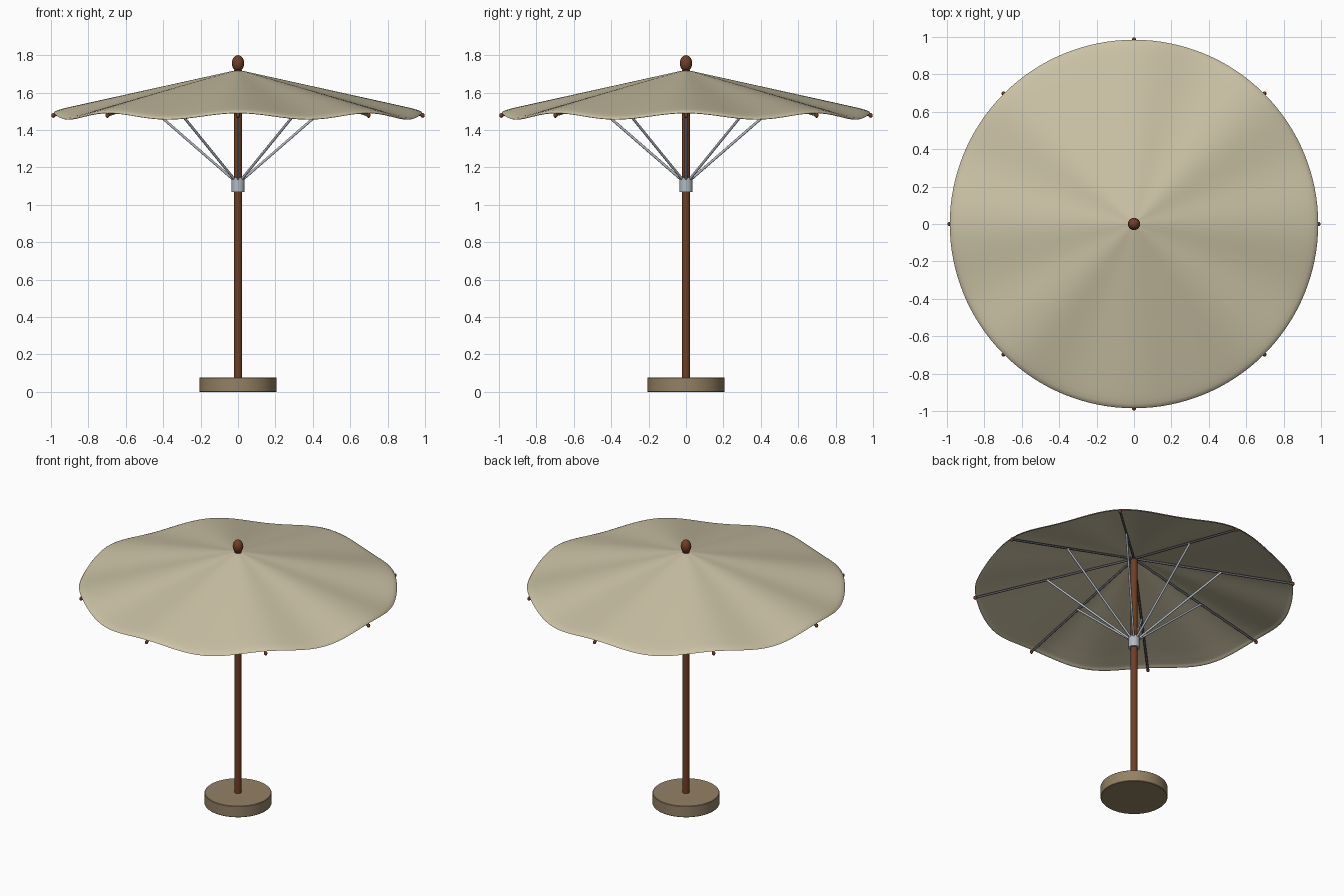
import bpy, bmesh, math
from mathutils import Vector

if "Cube" in bpy.data.objects:
    bpy.data.objects.remove(bpy.data.objects["Cube"])


def mat(name, rgb):
    m = bpy.data.materials.new(name)
    lin = [((c / 255 + 0.055) / 1.055) ** 2.4 for c in rgb]
    m.diffuse_color = (*lin, 1)
    m.use_nodes = True
    m.node_tree.nodes["Principled BSDF"].inputs["Base Color"].default_value = m.diffuse_color
    return m


CANVAS = mat("beige canvas", (203, 194, 165))
STONE = mat("tan stone", (147, 129, 100))
WOOD = mat("brown wood", (112, 62, 36))
STEEL = mat("light steel", (178, 186, 194))
DARK = mat("dark metal", (92, 92, 98))


def finish(name, bm, m, angle=40):
    bmesh.ops.recalc_face_normals(bm, faces=bm.faces)
    me = bpy.data.meshes.new(name)
    bm.to_mesh(me)
    bm.free()
    ob = bpy.data.objects.new(name, me)
    bpy.context.collection.objects.link(ob)
    me.materials.append(m)
    bpy.ops.object.select_all(action='DESELECT')
    ob.select_set(True)
    bpy.context.view_layer.objects.active = ob
    bpy.ops.object.shade_smooth_by_angle(angle=math.radians(angle))
    return ob


def lathe(name, profile, m, n=48, wave=lambda r, a: 0, angle=40):
    """Revolve (r, z) points; a radius of 0 makes a pole point."""
    bm = bmesh.new()
    rings = []
    for r, z in profile:
        if r == 0:
            rings.append([bm.verts.new((0, 0, z))] * n)
        else:
            rings.append([bm.verts.new((r * math.cos(t), r * math.sin(t), z + wave(r, t)))
                          for t in (2 * math.pi * i / n for i in range(n))])
    for p, q in zip(rings, rings[1:]):
        for i in range(n):
            j = (i + 1) % n
            bm.faces.new(list(dict.fromkeys((p[i], p[j], q[j], q[i]))))
    return finish(name, bm, m, angle)


def rod(name, a, b, rad, m, n=10):
    a, b = Vector(a), Vector(b)
    d = b - a
    bm = bmesh.new()
    bmesh.ops.create_cone(bm, cap_ends=True, segments=n, radius1=rad, radius2=rad, depth=d.length)
    bmesh.ops.rotate(bm, verts=bm.verts, matrix=Vector((0, 0, 1)).rotation_difference(d).to_matrix())
    bmesh.ops.translate(bm, verts=bm.verts, vec=(a + b) / 2)
    return finish(name, bm, m)


def ball(name, loc, rad, height, m, n=24):
    bm = bmesh.new()
    bmesh.ops.create_uvsphere(bm, u_segments=n, v_segments=n // 2, radius=1)
    bmesh.ops.scale(bm, verts=bm.verts, vec=(rad, rad, height))
    bmesh.ops.translate(bm, verts=bm.verts, vec=loc)
    return finish(name, bm, m, 80)


# Base, pole, sliding collar, finial
lathe("base", [(0, 0), (0.204, 0), (0.207, 0.003), (0.207, 0.074), (0.204, 0.077), (0, 0.077)], STONE, 64)
rod("pole", (0, 0, 0.07), (0, 0, 1.72), 0.022, WOOD, 24)
rod("collar", (0, 0, 1.068), (0, 0, 1.145), 0.035, STEEL, 32)
ball("finial", (0, 0, 1.757), 0.033, 0.043, WOOD)


# Canopy: shallow cone sagging between eight ribs, with a rounded rim
def sag(r, t):
    return -0.017 * (1 - math.cos(8 * t)) * (r / 0.985) ** 1.3


outer = [(0, 1.720)] + [(r, 1.722 - 0.221 * r) for r in
                        (0.03, 0.08, 0.16, 0.26, 0.38, 0.5, 0.62, 0.74, 0.84, 0.90)]
rim = [(0.935, 1.5145), (0.962, 1.507), (0.979, 1.499), (0.985, 1.491), (0.980, 1.489)]
inner = [(0.972, 1.496), (0.955, 1.502), (0.93, 1.507)] + [(r, z - 0.008) for r, z in outer[::-1]]
lathe("canopy", outer + rim + inner, CANVAS, 128, sag, 75)

# Ribs with end knobs, and struts up from the collar
for k in range(8):
    c, s = math.cos(k * math.pi / 4), math.sin(k * math.pi / 4)

    def at(r, z):
        return (c * r, s * r, z)

    rod(f"rib_{k + 1}", at(0.015, 1.703), at(0.985, 1.479), 0.007, DARK)
    ball(f"rib_knob_{k + 1}", at(0.987, 1.478), 0.011, 0.013, WOOD, 12)
    rod(f"strut_{k + 1}", at(0.02, 1.13), at(0.54, 1.582), 0.007, STEEL)
